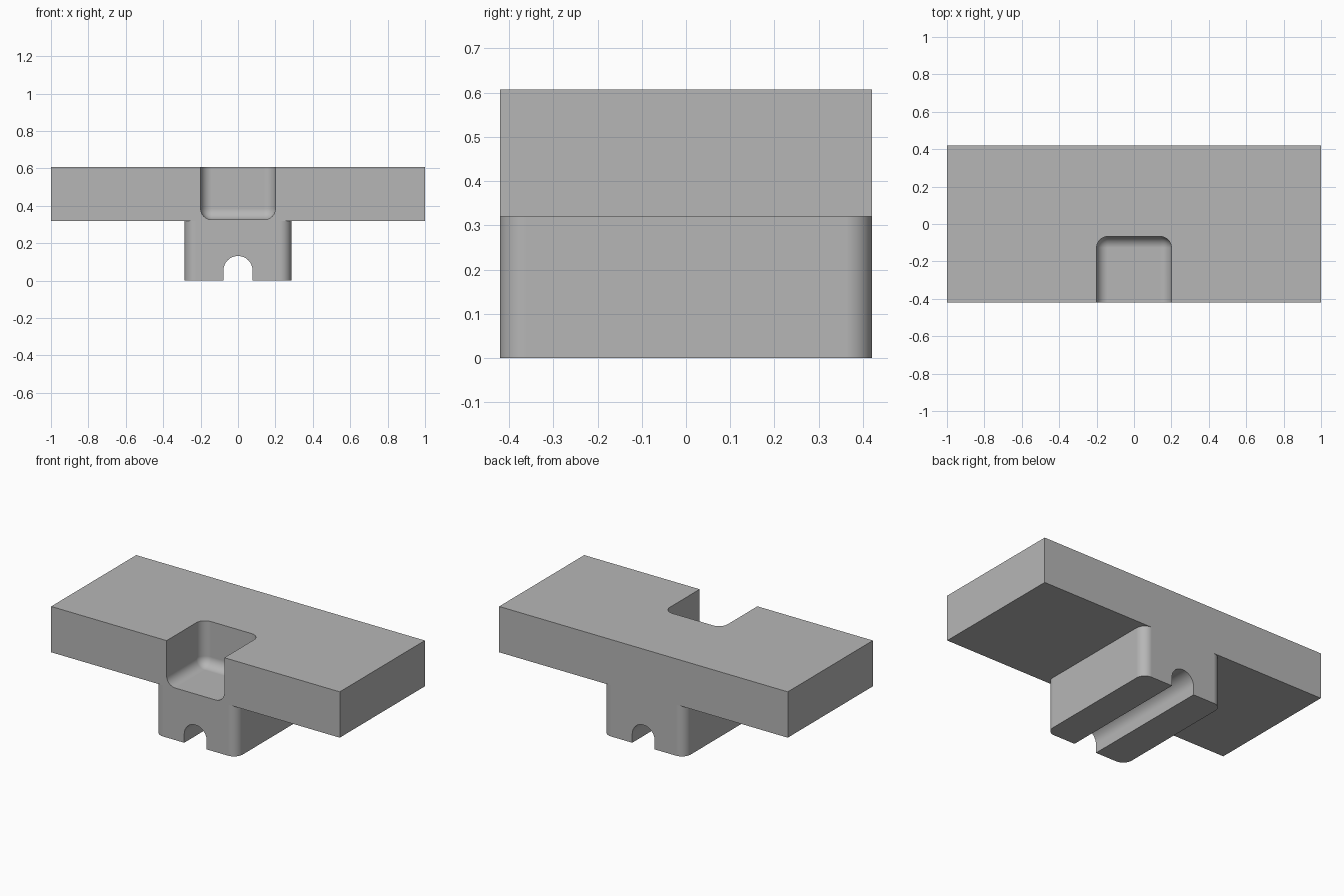
import bpy, bmesh
from math import cos, sin, pi, radians

if "Cube" in bpy.data.objects:
    bpy.data.objects.remove(bpy.data.objects["Cube"], do_unlink=True)

LENGTH, DEPTH = 1.0, 0.421          # half sizes
SLAB_BOTTOM, SLAB_TOP = 0.32, 0.607
STEM_HALF, FILLET = 0.285, 0.06

grey = bpy.data.materials.new("matte grey")
grey.use_nodes = True
colour = (0.47, 0.47, 0.47, 1)
grey.diffuse_color = colour
grey.node_tree.nodes["Principled BSDF"].inputs["Base Color"].default_value = colour


def finish(name, bm):
    bmesh.ops.recalc_face_normals(bm, faces=bm.faces)
    mesh = bpy.data.meshes.new(name)
    bm.to_mesh(mesh)
    bm.free()
    mesh.materials.append(grey)
    obj = bpy.data.objects.new(name, mesh)
    bpy.context.collection.objects.link(obj)
    return obj


def box(name, low, high, rounded=None):
    """Box between two corners; edges chosen by a rule get a round fillet."""
    bm = bmesh.new()
    bmesh.ops.create_cube(bm, size=1)
    for v in bm.verts:
        v.co = [h if c > 0 else l for c, l, h in zip(v.co, low, high)]
    if rounded:
        edges = [e for e in bm.edges if rounded(*e.verts)]
        bmesh.ops.bevel(bm, geom=edges, offset=FILLET, segments=12,
                        profile=0.5, affect='EDGES')
    return finish(name, bm)


def vertical(a, b):
    return abs(a.co.z - b.co.z) > 0.1


def pocket_edge(a, b):
    # floor edges and upright edges, leaving the open front square
    if vertical(a, b):
        return a.co.y > -0.3
    return max(a.co.z, b.co.z) < 0.4 and max(a.co.y, b.co.y) > -0.3


# Slab and the rounded stem below it
body = box("slab_with_stem", (-LENGTH, -DEPTH, SLAB_BOTTOM), (LENGTH, DEPTH, SLAB_TOP))
stem = box("stem", (-STEM_HALF, -DEPTH, 0), (STEM_HALF, DEPTH, 0.45), vertical)

# Pocket open to the front and top
pocket = box("pocket_cutter", (-0.2, -0.7, 0.326), (0.2, -0.067, 0.9), pocket_edge)

# Round-topped groove running along the stem's underside
radius, centre, steps = 0.078, 0.054, 24
outline = [(radius, -0.1)]
outline += [(radius * cos(pi * i / steps), centre + radius * sin(pi * i / steps))
            for i in range(steps + 1)]
outline.append((-radius, -0.1))
bm = bmesh.new()
end = bm.faces.new([bm.verts.new((x, -0.6, z)) for x, z in outline])
swept = bmesh.ops.extrude_face_region(bm, geom=[end])["geom"]
bmesh.ops.translate(bm, vec=(0, 1.2, 0),
                    verts=[g for g in swept if isinstance(g, bmesh.types.BMVert)])
groove = finish("groove_cutter", bm)

# Join and cut into one solid
bpy.ops.object.select_all(action='DESELECT')
bpy.context.view_layer.objects.active = body
body.select_set(True)
for tool, operation in ((stem, 'UNION'), (pocket, 'DIFFERENCE'), (groove, 'DIFFERENCE')):
    mod = body.modifiers.new(tool.name, 'BOOLEAN')
    mod.operation, mod.object, mod.solver = operation, tool, 'EXACT'
    bpy.ops.object.modifier_apply(modifier=mod.name)
    bpy.data.objects.remove(tool, do_unlink=True)

body.data.materials.clear()
body.data.materials.append(grey)
for face in body.data.polygons:
    face.material_index = 0

# Smooth fillets, crisp corners, flat faces kept flat
bpy.ops.object.shade_smooth_by_angle(angle=radians(30))
normals = body.modifiers.new("flat_face_normals", 'WEIGHTED_NORMAL')
normals.keep_sharp = True
